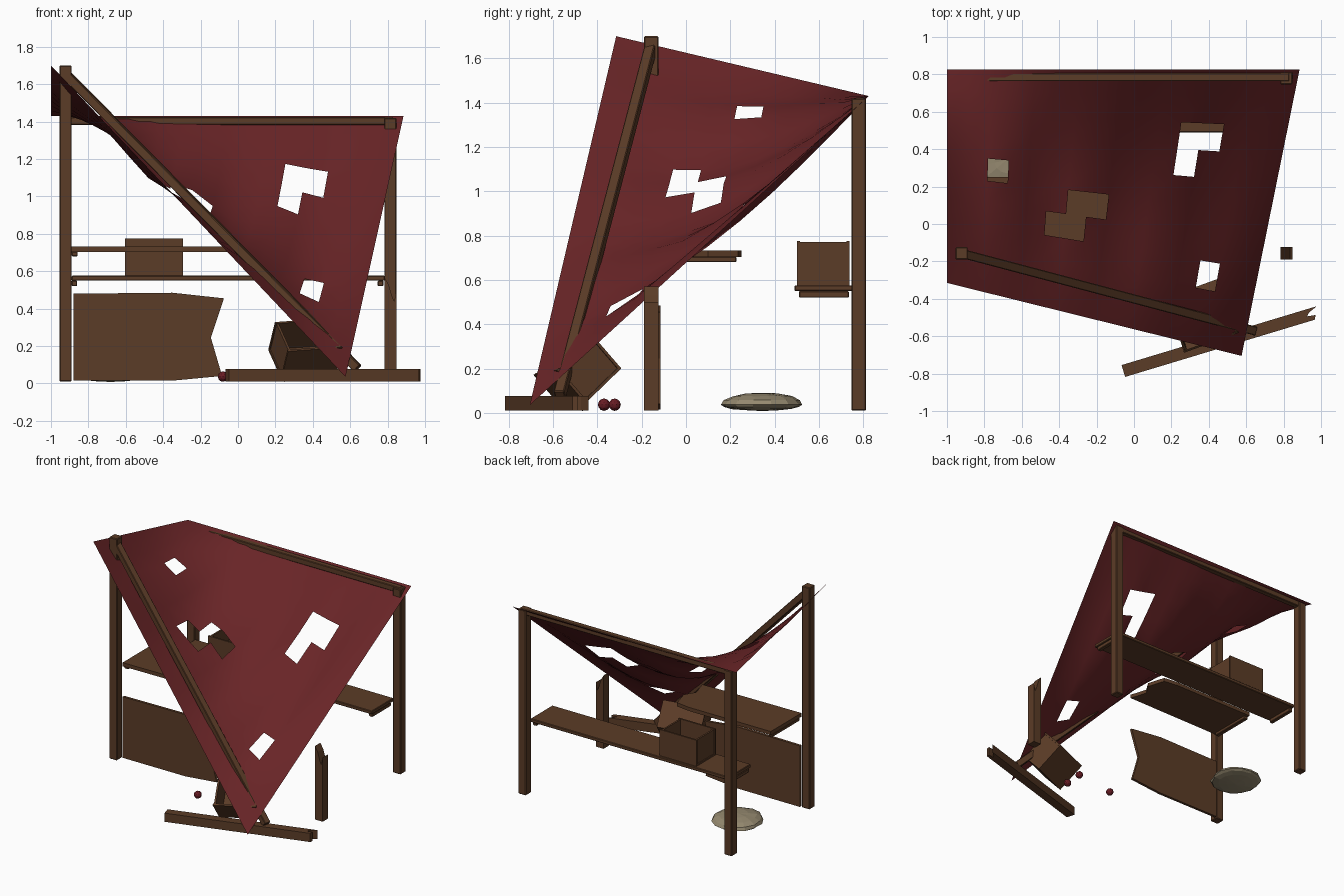
import bpy, bmesh, math, random
from mathutils import Vector, Matrix

random.seed(4)
if "Cube" in bpy.data.objects:
    bpy.data.objects.remove(bpy.data.objects["Cube"])


def material(name, colour):
    m = bpy.data.materials.new(name)
    m.use_nodes = True
    m.diffuse_color = (*colour, 1)
    bsdf = m.node_tree.nodes["Principled BSDF"]
    bsdf.inputs["Base Color"].default_value = (*colour, 1)
    bsdf.inputs["Roughness"].default_value = 0.9
    return m


WOOD = material("brown wood", (0.105, 0.045, 0.02))
CLOTH = material("dark red cloth", (0.14, 0.018, 0.02))
FRUIT = material("fruit red", (0.14, 0.012, 0.018))
SACKING = material("beige sacking", (0.30, 0.25, 0.16))


def finish(name, bm, mat, bevel=0.0, matrix=None):
    bmesh.ops.recalc_face_normals(bm, faces=bm.faces)
    mesh = bpy.data.meshes.new(name)
    bm.to_mesh(mesh)
    bm.free()
    mesh.materials.append(mat)
    ob = bpy.data.objects.new(name, mesh)
    bpy.context.collection.objects.link(ob)
    if matrix:
        ob.matrix_world = matrix
    if bevel:
        mod = ob.modifiers.new("worn_edges", "BEVEL")
        mod.width, mod.segments = bevel, 1
    return ob


def add_box(bm, lo, hi):
    lo, hi = Vector(lo), Vector(hi)
    size = Matrix.Diagonal((*(hi - lo), 1))
    bmesh.ops.create_cube(bm, size=1, matrix=Matrix.Translation((lo + hi) / 2) @ size)


def box(name, lo, hi, bevel=0.004):
    bm = bmesh.new()
    add_box(bm, lo, hi)
    return finish(name, bm, WOOD, bevel)


def slab(name, outline, thick, matrix):
    """Flat outline in local XY, given thickness along local Z."""
    bm = bmesh.new()
    face = bm.faces.new([bm.verts.new((x, y, -thick / 2)) for x, y in outline])
    new = bmesh.ops.extrude_face_region(bm, geom=[face])["geom"]
    bmesh.ops.translate(bm, vec=(0, 0, thick),
                        verts=[v for v in new if isinstance(v, bmesh.types.BMVert)])
    return finish(name, bm, WOOD, 0, matrix)


def beam(name, a, b, w):
    a, b = Vector(a), Vector(b)
    bm = bmesh.new()
    add_box(bm, (-w / 2, -w / 2, 0), (w / 2, w / 2, (b - a).length))
    turn = (b - a).to_track_quat("Z", "Y").to_matrix().to_4x4()
    return finish(name, bm, WOOD, 0.004, Matrix.Translation(a) @ turn)


def crate(name, matrix):
    x, y, z, t = 0.155, 0.118, 0.1, 0.013
    bm = bmesh.new()
    add_box(bm, (-x, -y, -z), (x, y, -z + t))
    for s in (-1, 1):
        add_box(bm, (-x, s * y - t / 2 - s * t / 2, -z), (x, s * y + t / 2 - s * t / 2, z))
        cx = s * (x - t)
        add_box(bm, (cx - t / 2, -y + t, -z + t), (cx + t / 2, y - t, z - 0.004))
    return finish(name, bm, WOOD, 0, matrix)


UPRIGHT = Matrix.Rotation(math.pi / 2, 4, "X")
H = 0.033
PX, FY, BY = 0.922, -0.157, 0.78

# Posts
for name, x, y, top in (("front_tall_post", -PX, FY, 1.70),
                        ("back_post_a", -PX, BY, 1.42),
                        ("back_post_b", 0.815, BY, 1.42)):
    box(name, (x - H, y - H, 0.01), (x + H, y + H, top), 0.005)

# Snapped post: standing stump and the piece lying on the ground
slab("broken_post_stump",
     [(-H, 0.01), (H, 0.01), (H, 0.5), (0.02, 0.44), (0.008, 0.47), (-0.01, 0.53), (-H, 0.57)],
     2 * H, Matrix.Translation((0.815, FY, 0)) @ UPRIGHT)
slab("fallen_post_piece",
     [(-0.54, -H), (0.52, -H), (0.53, -0.01), (0.485, -0.004), (0.50, 0.012), (0.55, H), (-0.54, H)],
     2 * H, Matrix.Translation((0.46, -0.63, 0.043)) @ Matrix.Rotation(0.293, 4, "Z"))

# Roof beams
beam("back_beam", (-PX, BY + 0.005, 1.403), (0.83, BY + 0.005, 1.403), 0.042)
beam("fallen_front_beam", (-PX, FY, 1.655), (0.64, -0.57, 0.08), 0.048)

# Back shelf with cleats
box("back_shelf", (-0.89, 0.49, 0.55), (0.785, 0.755, 0.576))
for side, x in (("a", -0.875), ("b", 0.762)):
    box("shelf_cleat_" + side, (x - 0.015, 0.51, 0.52), (x + 0.015, 0.735, 0.55))

# Broken counter top with cleat
slab("broken_counter",
     [(-0.89, -0.12), (-0.06, -0.11), (-0.10, 0.02), (-0.05, 0.10), (-0.09, 0.235), (-0.2, 0.25), (-0.89, 0.25)],
     0.028, Matrix.Translation((0, 0, 0.718)))
box("counter_cleat", (-0.89, -0.1, 0.68), (-0.857, 0.228, 0.705))

# Broken front panel
slab("broken_front_panel",
     [(-0.88, 0.015), (-0.35, 0.015), (-0.085, 0.04), (-0.145, 0.245), (-0.075, 0.455), (-0.35, 0.485), (-0.88, 0.48)],
     0.02, Matrix.Translation((0, -0.125, 0)) @ UPRIGHT)

# Crates: one on the shelf, one tipped under the cloth
crate("shelf_crate", Matrix.Translation((-0.45, 0.62, 0.675)))
long_axis = Vector((0.937, 0.341, 0.07)).normalized()
up_axis = Vector((0.037, -0.134, 0.155))
up_axis = (up_axis - long_axis * up_axis.dot(long_axis)).normalized()
tilt = Matrix((long_axis, up_axis.cross(long_axis), up_axis)).transposed().to_4x4()
crate("tipped_crate", Matrix.Translation((0.36, -0.49, 0.186)) @ tilt)

# Spilled fruit
for i, (x, y) in enumerate(((-0.08, -0.37), (0.24, -0.467), (0.25, -0.322))):
    bm = bmesh.new()
    bmesh.ops.create_icosphere(bm, subdivisions=2, radius=0.028)
    finish("fruit_%d" % (i + 1), bm, FRUIT, 0, Matrix.Translation((x, y, 0.037)))

# Slumped sack
bm = bmesh.new()
bmesh.ops.create_uvsphere(bm, u_segments=14, v_segments=8, radius=1)
for v in bm.verts:
    r = random.uniform(0.95, 1.03)
    z = v.co.z * (0.055 if v.co.z > 0 else 0.028)
    v.co = Vector((v.co.x * 0.18 * r, v.co.y * 0.188 * r, z * r))
finish("slumped_sack", bm, SACKING, 0, Matrix.Translation((-0.68, 0.343, 0.037)))

# Torn sagging canopy cloth
NU, NV = 16, 10
HOLES = {(11, 7), (12, 7), (11, 6), (6, 4), (7, 4), (5, 3), (6, 3), (2, 5), (13, 2)}
A, B = Vector((-1, -0.315, 1.70)), Vector((-1, 0.825, 1.43))
C, D = Vector((0.885, 0.825, 1.43)), Vector((0.575, -0.705, 0.035))


def cloth_point(u, v):
    p = A.lerp(D, u).lerp(B.lerp(C, u), v)
    p.z -= math.sin(math.pi * v) * (0.2 * math.sin(math.pi * u) + 0.028 * math.sin(8 * math.pi * u))
    return p


bm = bmesh.new()
grid = [[bm.verts.new(cloth_point(i / NU, j / NV)) for j in range(NV + 1)] for i in range(NU + 1)]
for i in range(NU):
    for j in range(NV):
        if (i, j) not in HOLES:
            f = bm.faces.new((grid[i][j], grid[i + 1][j], grid[i + 1][j + 1], grid[i][j + 1]))
            f.smooth = True
finish("torn_canopy", bm, CLOTH)
